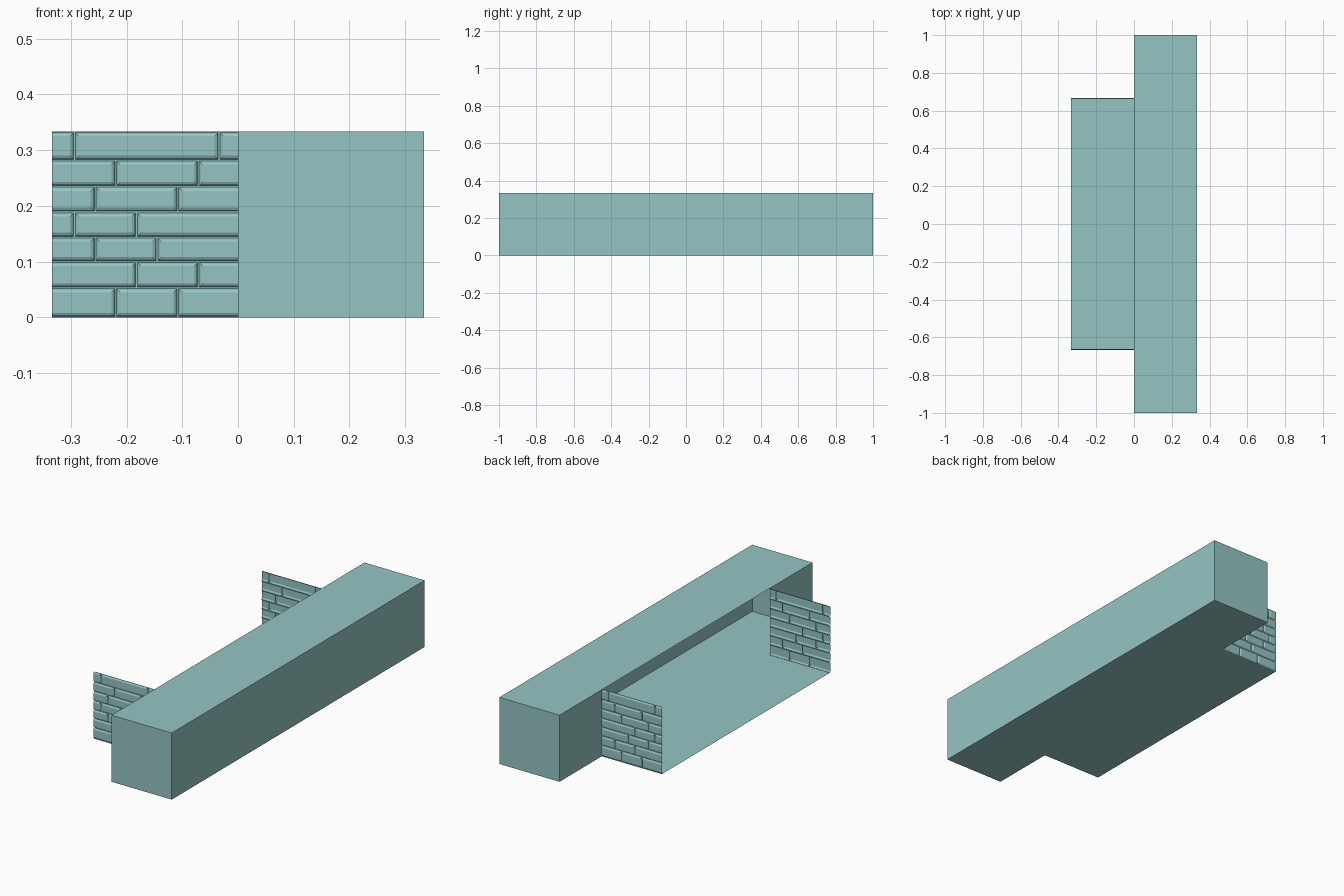
import bpy, bmesh

if "Cube" in bpy.data.objects:
    bpy.data.objects.remove(bpy.data.objects["Cube"])

S = 1 / 3      # width, depth and height of one module
IN = 2 / 3     # half length of the projecting bay

teal = bpy.data.materials.new("teal")
teal.diffuse_color = (0.30, 0.56, 0.55, 1)
teal.use_nodes = True
teal.node_tree.nodes["Principled BSDF"].inputs["Base Color"].default_value = teal.diffuse_color


def make_object(name, bm):
    bmesh.ops.remove_doubles(bm, verts=bm.verts, dist=1e-5)
    me = bpy.data.meshes.new(name)
    bm.to_mesh(me)
    bm.free()
    me.materials.append(teal)
    ob = bpy.data.objects.new(name, me)
    bpy.context.collection.objects.link(ob)
    return ob


def face(bm, pts):
    return bm.faces.new([bm.verts.new(p) for p in pts])


# Long hollow beam: open on its left side between the two brick walls
bm = bmesh.new()
face(bm, [(0, -1, S), (S, -1, S), (S, 1, S), (0, 1, S)])            # top
face(bm, [(S, -1, 0), (S, 1, 0), (S, 1, S), (S, -1, S)])            # right side
face(bm, [(0, -1, 0), (S, -1, 0), (S, -1, S), (0, -1, S)])          # front end
face(bm, [(S, 1, 0), (0, 1, 0), (0, 1, S), (S, 1, S)])              # back end
for a, b in ((-1, -IN), (IN, 1)):                                   # left side returns
    face(bm, [(0, b, 0), (0, a, 0), (0, a, S), (0, b, S)])
make_object("hollow_beam", bm)

# Floor sheet under the beam and the projecting bay
bm = bmesh.new()
face(bm, [(0, 1, 0), (S, 1, 0), (S, -1, 0), (0, -1, 0)])
face(bm, [(-S, IN, 0), (0, IN, 0), (0, -IN, 0), (-S, -IN, 0)])
make_object("floor", bm)

# Brick courses from the ground up, joints in ninths of the wall width
COURSE_Z = [0, 0.053, 0.100, 0.144, 0.189, 0.235, 0.282, S]
JOINTS = [(3, 6), (4, 7), (2, 5), (1, 4), (2, 6), (3, 7), (1, 8)]
SHIFT = 0.003
# Brick profile: (inset from the joint line, depth behind the brick face)
PROFILE = [(0, 0.006), (0.0015, 0.006), (0.004, 0.002), (0.008, 0)]


def brick(bm, x0, x1, z0, z1, side):
    """One raised brick; ends on the wall's edges are cut straight."""
    cut_l, cut_r = x0 < -S + 1e-4, x1 > -1e-4
    rings = []
    for inset, depth in PROFILE:
        l = x0 + (0 if cut_l else inset)
        r = x1 - (0 if cut_r else inset)
        y = side * (IN - depth)
        rings.append([(l, y, z0 + inset), (r, y, z0 + inset),
                      (r, y, z1 - inset), (l, y, z1 - inset)])
    polys = [rings[-1]]
    for a, b in zip(rings, rings[1:]):
        for i in range(4):
            if (i == 1 and cut_r) or (i == 3 and cut_l):
                continue
            j = (i + 1) % 4
            polys.append([a[i], a[j], b[j], b[i]])
    for p in polys:
        face(bm, p if side < 0 else p[::-1])


# Brick walls closing both ends of the bay
for name, side in (("front_brick_wall", -1), ("back_brick_wall", 1)):
    bm = bmesh.new()
    for row, joints in enumerate(JOINTS):
        xs = [-S] + [-S + S * j / 9 + SHIFT for j in joints] + [0]
        for x0, x1 in zip(xs, xs[1:]):
            brick(bm, x0, x1, COURSE_Z[row], COURSE_Z[row + 1], side)
    make_object(name, bm)
